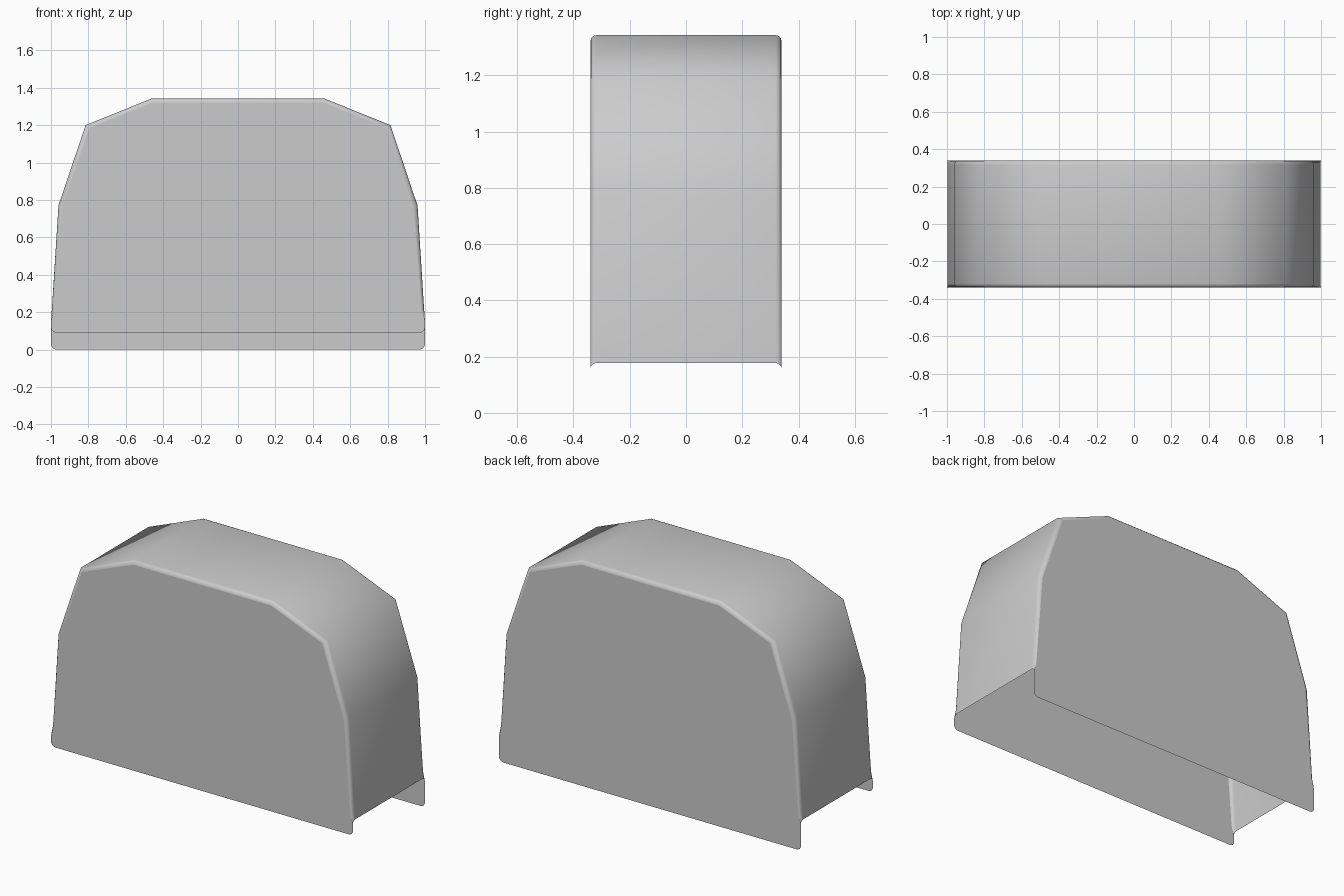
import bpy, bmesh, math
from mathutils import Vector

if "Cube" in bpy.data.objects:
    bpy.data.objects.remove(bpy.data.objects["Cube"])

HALF = 0.34      # half depth of the cover
R = 0.022        # edge rounding
STEPS = 3

# Right half of the arch: (x, z) and the direction the rounding pulls it
half = [((0.998, 0.178), (0.05, -1.0)),
        ((0.995, 0.215), (-0.6, 0.0)),
        ((0.96, 0.77), (-1.0, -0.2)),
        ((0.815, 1.20), (-0.9, -0.65)),
        ((0.46, 1.343), (-0.2, -1.0))]
arch = half + [((-x, z), (-dx, dz)) for (x, z), (dx, dz) in reversed(half)]

bm = bmesh.new()


def ring(y, inset):
    return [bm.verts.new((x + dx * inset, y, z + dz * inset))
            for (x, z), (dx, dz) in arch]


# Rings across the depth: rounded front edge, strip, rounded back edge
quarter = [(HALF - R + R * math.sin(a), R * (1 - math.cos(a)))
           for a in [math.pi / 2 * i / STEPS for i in range(STEPS + 1)]]
sections = [(-y, d) for y, d in reversed(quarter)] + quarter
rings = [ring(y, d) for y, d in sections]
for a, b in zip(rings, rings[1:]):
    for i in range(len(arch) - 1):
        f = bm.faces.new((a[i], a[i + 1], b[i + 1], b[i]))
        f.smooth = True


# Flat panels that hang below the strip with rounded lower corners
def panel(edge, y, bottom, r=0.03):
    arc = [math.pi / 2 * i / 4 for i in range(5)]
    right = [(1 - r + r * math.cos(a), bottom + r - r * math.sin(a)) for a in arc]
    left = [(-x, z) for x, z in right]
    low = [bm.verts.new((x, y, z)) for x, z in left + right[::-1]]
    f = bm.faces.new(edge + low)
    f.smooth = False


panel(rings[0], -HALF, 0.09)
panel(rings[-1], HALF, 0.0)

bmesh.ops.recalc_face_normals(bm, faces=bm.faces)
bm.normal_update()
# Make sure the open shell faces outward
top = max(bm.faces, key=lambda f: f.calc_center_median().z)
if top.normal.z < 0:
    bmesh.ops.reverse_faces(bm, faces=bm.faces)

mesh = bpy.data.meshes.new("arched_cover")
bm.to_mesh(mesh)
bm.free()
cover = bpy.data.objects.new("arched_cover", mesh)
bpy.context.collection.objects.link(cover)
